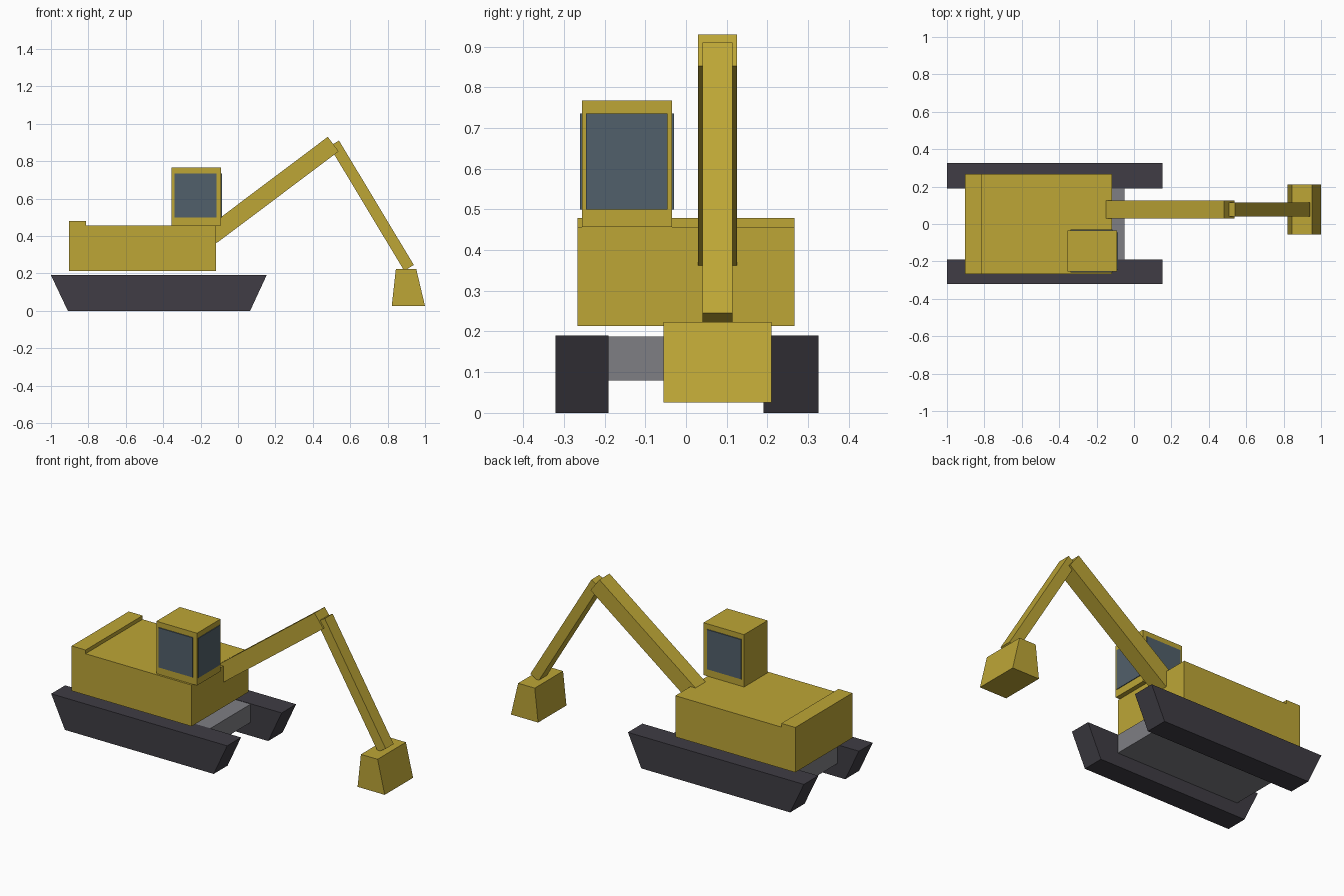
import bpy
import bmesh
from mathutils import Vector

default = bpy.data.objects.get("Cube")
if default:
    bpy.data.objects.remove(default, do_unlink=True)


def make_material(name, colour):
    mat = bpy.data.materials.new(name)
    mat.use_nodes = True
    rgba = (*colour, 1.0)
    mat.diffuse_color = rgba
    mat.node_tree.nodes["Principled BSDF"].inputs["Base Color"].default_value = rgba
    return mat


yellow = make_material("yellow paint", (0.51, 0.38, 0.037))
rubber = make_material("dark track", (0.05, 0.046, 0.058))
steel = make_material("grey steel", (0.21, 0.21, 0.23))
glass = make_material("blue grey glass", (0.083, 0.117, 0.145))


def prism(name, profile, y0, y1, mat):
    """Extrude an (x, z) outline from y0 to y1."""
    bm = bmesh.new()
    face = bm.faces.new([bm.verts.new((x, y0, z)) for x, z in profile])
    extruded = bmesh.ops.extrude_face_region(bm, geom=[face])["geom"]
    moved = [v for v in extruded if isinstance(v, bmesh.types.BMVert)]
    bmesh.ops.translate(bm, verts=moved, vec=(0, y1 - y0, 0))
    bmesh.ops.recalc_face_normals(bm, faces=bm.faces)
    mesh = bpy.data.meshes.new(name)
    bm.to_mesh(mesh)
    bm.free()
    mesh.materials.append(mat)
    obj = bpy.data.objects.new(name, mesh)
    bpy.context.collection.objects.link(obj)
    return obj


def box(name, x0, x1, y0, y1, z0, z1, mat):
    return prism(name, [(x0, z0), (x1, z0), (x1, z1), (x0, z1)], y0, y1, mat)


def beam(name, start, end, width, y0, y1, mat):
    """Straight arm section whose upper edge runs from start to end."""
    a, b = Vector(start), Vector(end)
    d = (b - a).normalized()
    drop = Vector((d.y, -d.x)) * width
    return prism(name, [a, b, b + drop, a + drop], y0, y1, mat)


# Undercarriage: two tapered tracks joined by a plate
track = [(-0.91, 0), (0.065, 0), (0.153, 0.19), (-1, 0.19)]
for name, y0, y1 in (("near_track", -0.32, -0.19), ("far_track", 0.19, 0.325)):
    prism(name, track, y0, y1, rubber)
box("undercarriage_plate", -0.86, -0.05, -0.19, 0.19, 0.08, 0.188, steel)

# Upper body with raised counterweight at the rear
box("body", -0.903, -0.117, -0.267, 0.267, 0.213, 0.457, yellow)
box("counterweight", -0.903, -0.812, -0.267, 0.267, 0.457, 0.479, yellow)

# Cab and its thin window plates
box("cab", -0.356, -0.09, -0.255, -0.035, 0.457, 0.767, yellow)
box("front_window", -0.091, -0.086, -0.246, -0.045, 0.5, 0.735, glass)
for name, y in (("near_side_window", -0.26), ("far_side_window", -0.036)):
    box(name, -0.34, -0.115, y, y + 0.006, 0.5, 0.735, glass)

# Digging arm and bucket
beam("boom", (-0.172, 0.44), (0.48, 0.93), 0.097, 0.03, 0.125, yellow)
beam("stick", (0.54, 0.91), (0.94, 0.245), 0.06, 0.04, 0.114, yellow)
bucket = [(0.822, 0.025), (1, 0.025), (0.953, 0.223), (0.844, 0.223)]
prism("bucket", bucket, -0.055, 0.21, yellow)
